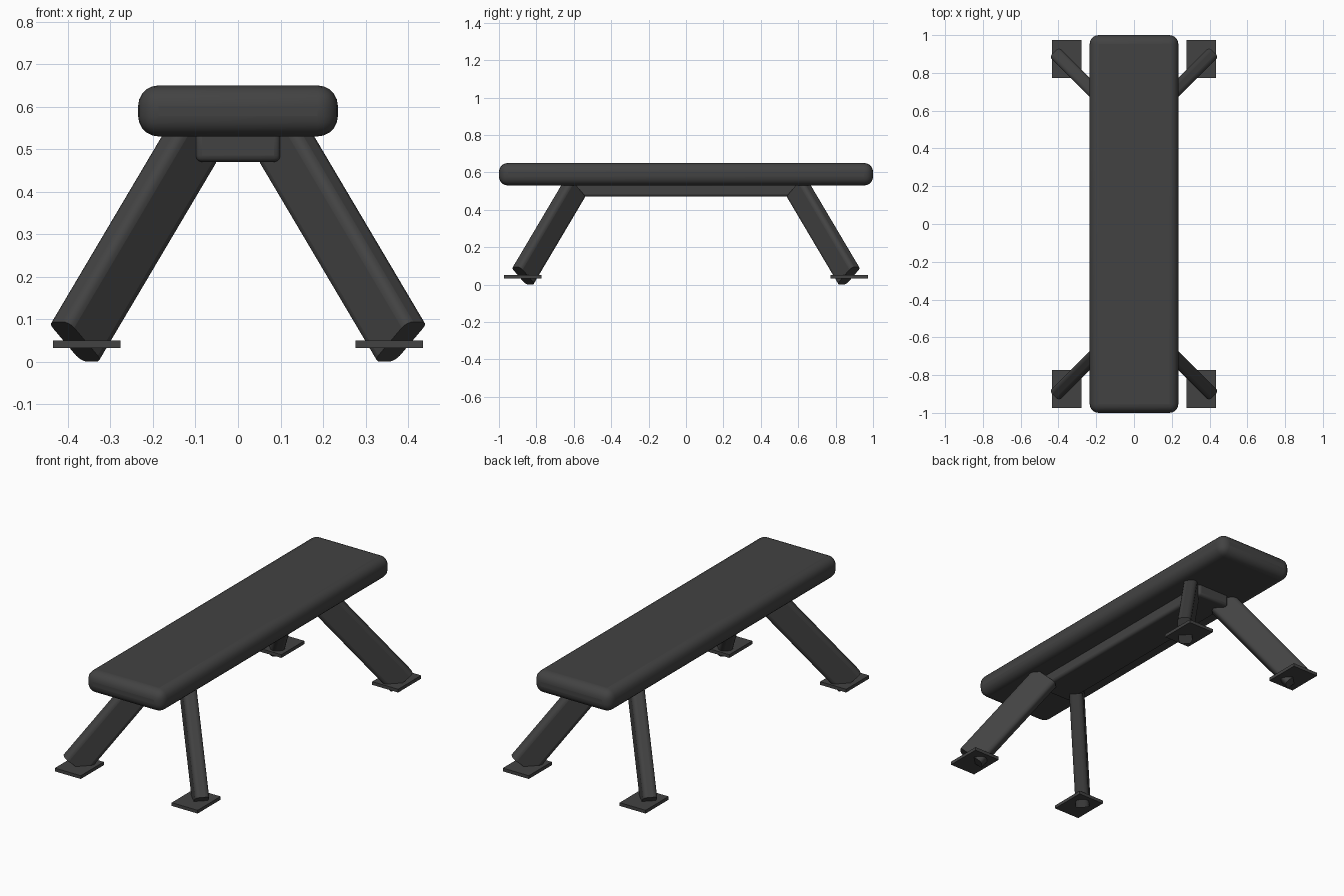
import bpy
from mathutils import Matrix, Vector

if "Cube" in bpy.data.objects:
    bpy.data.objects.remove(bpy.data.objects["Cube"])

dark = bpy.data.materials.new("dark_grey")
dark.diffuse_color = (0.055, 0.055, 0.055, 1)
dark.use_nodes = True
dark.node_tree.nodes["Principled BSDF"].inputs["Base Color"].default_value = dark.diffuse_color


def box(name, size, matrix, bevel=0.0, segments=4, long_edges_only=False):
    """Box of given size, placed by matrix, with rounded edges."""
    bpy.ops.mesh.primitive_cube_add(size=1)
    ob = bpy.context.object
    ob.name = name
    ob.data.transform(Matrix.Diagonal((*size, 1)))
    ob.data.materials.append(dark)
    if bevel:
        if long_edges_only:
            # round only the edges that run along local z
            attr = ob.data.attributes.new("bevel_weight_edge", 'FLOAT', 'EDGE')
            for e in ob.data.edges:
                a, b = (ob.data.vertices[i].co for i in e.vertices)
                attr.data[e.index].value = 1.0 if abs(a.z - b.z) > 0.01 else 0.0
        mod = ob.modifiers.new("round", 'BEVEL')
        mod.width = bevel
        mod.segments = segments
        mod.limit_method = 'WEIGHT' if long_edges_only else 'NONE'
    ob.data.transform(matrix)
    bpy.ops.object.shade_smooth_by_angle()
    return ob


def mirror_xy(ob):
    """Repeat a part in all four corners."""
    mod = ob.modifiers.new("corners", 'MIRROR')
    mod.use_axis = (True, True, False)
    mod.use_mirror_merge = False


# padded seat
box("seat", (0.47, 2.0, 0.12), Matrix.Translation((0, 0, 0.59)), 0.048, 5)

# beam under the seat
box("beam", (0.20, 1.30, 0.08), Matrix.Translation((0, 0, 0.51)), 0.015, 3)

# splayed legs: local x = thickness, y = depth, z = length
foot = Vector((0.383, 0.871, 0.047))
axis = Vector((-0.454, -0.454, 0.767)).normalized()
across = Vector((1, -1, 0)).normalized()
depth = axis.cross(across)
length = 0.605
place = Matrix((across, depth, axis)).transposed().to_4x4()
place.translation = foot + axis * length / 2
legs = box("legs", (0.072, 0.146, length), place, 0.022, 4, True)
mirror_xy(legs)

# flat foot plates
plates = box("foot_plates", (0.158, 0.20, 0.018), Matrix.Translation((0.356, 0.873, 0.041)))
mirror_xy(plates)
